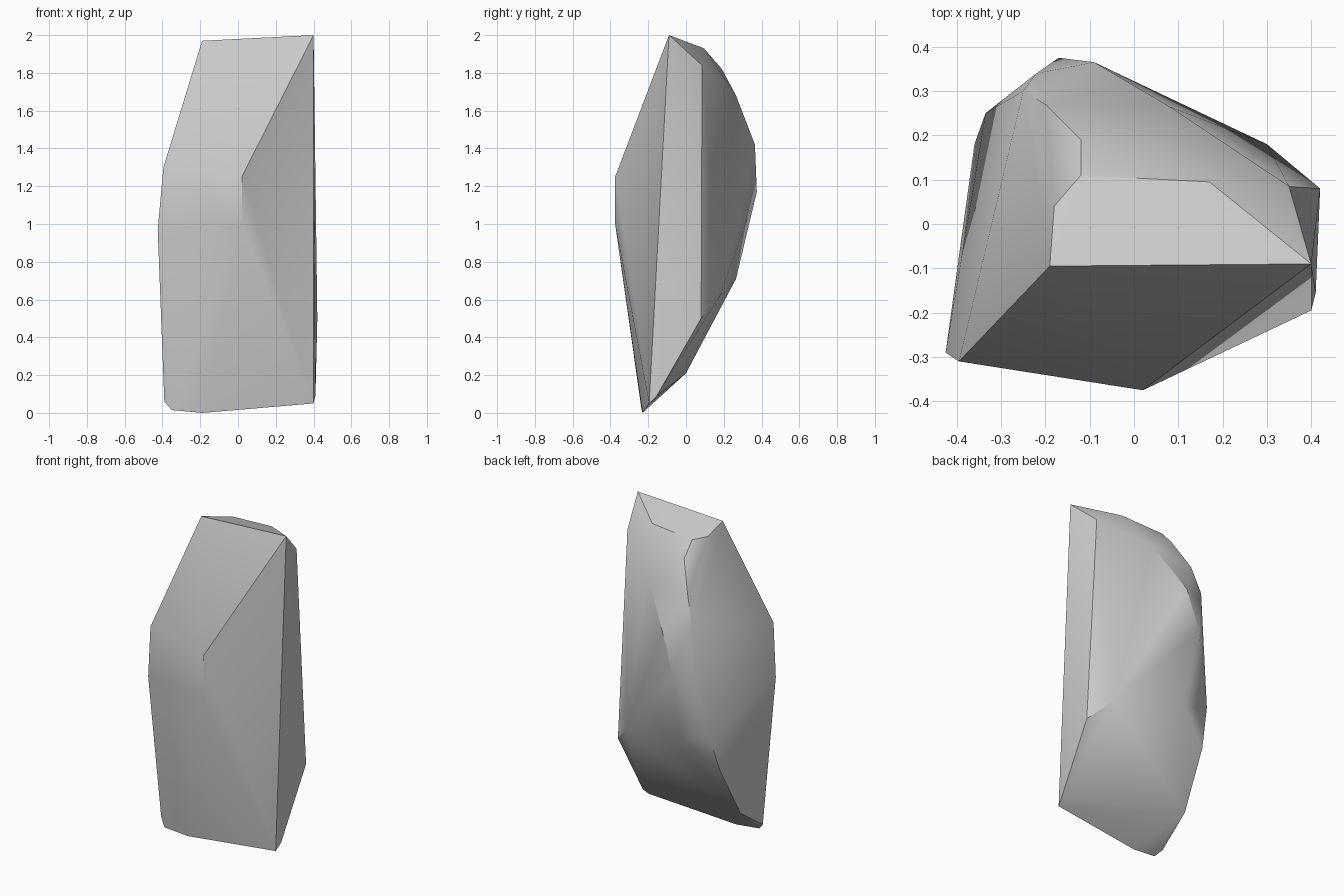
import bpy
import bmesh
import math

default_cube = bpy.data.objects.get("Cube")
if default_cube:
    bpy.data.objects.remove(default_cube, do_unlink=True)


def make_material(name, color):
    material = bpy.data.materials.new(name)
    material.use_nodes = True
    material.diffuse_color = color
    shader = material.node_tree.nodes["Principled BSDF"]
    shader.inputs["Base Color"].default_value = color
    return material


def make_hull(name, corner_groups, material):
    """Wrap the corner points of a faceted stone in a convex skin."""
    mesh = bpy.data.meshes.new(name)
    bm = bmesh.new()
    for group in corner_groups.values():
        for corner in group:
            bm.verts.new(corner)
    result = bmesh.ops.convex_hull(bm, input=bm.verts[:])
    unused = set(result["geom_interior"]) | set(result["geom_unused"])
    spare = [item for item in unused if isinstance(item, bmesh.types.BMVert)]
    bmesh.ops.delete(bm, geom=spare, context="VERTS")
    bmesh.ops.recalc_face_normals(bm, faces=bm.faces[:])
    bm.to_mesh(mesh)
    bm.free()
    mesh.materials.append(material)
    stone = bpy.data.objects.new(name, mesh)
    bpy.context.collection.objects.link(stone)
    return stone


# Corners of the stone, grouped by the region they shape
corners = {
    "top_facet": [
        (-.19, -.095, 1.97), (.4, -.09, 2), (.17, .095, 1.93),
        (-.12, .11, 1.91), (-.18, .04, 1.92),
    ],
    "front_ridge": [
        (.02, -.375, 1.25), (.02, -.375, 1),
        (-.395, -.31, 1.3), (-.425, -.29, .97),
    ],
    "upper_back_slope": [
        (.35, .085, 1.84), (.08, .265, 1.68), (-.12, .19, 1.82),
        (-.2, .27, 1.65), (-.25, .3, 1.48),
    ],
    "back_crest": [
        (-.09, .365, 1.42), (-.22, .34, 1.39), (-.17, .375, 1.17),
        (-.16, .265, .71), (-.335, .25, .78),
    ],
    "right_flank": [
        (.42, .08, .5), (.3, .18, .62), (.41, -.155, .09), (.4, -.195, .05),
    ],
    "left_lower_edge": [
        (-.36, .18, .55), (-.365, .09, .38), (-.38, 0, .21),
    ],
    "foot": [
        (-.19, -.23, 0), (-.35, -.235, .015), (-.39, -.21, .06),
    ],
}

stone_grey = make_material("stone grey", (.6, .6, .6, 1))
rock = make_hull("standing_rock", corners, stone_grey)

# Soft facets with crisp ridges
bpy.ops.object.select_all(action="DESELECT")
rock.select_set(True)
bpy.context.view_layer.objects.active = rock
bpy.ops.object.shade_smooth_by_angle(angle=math.radians(30))
